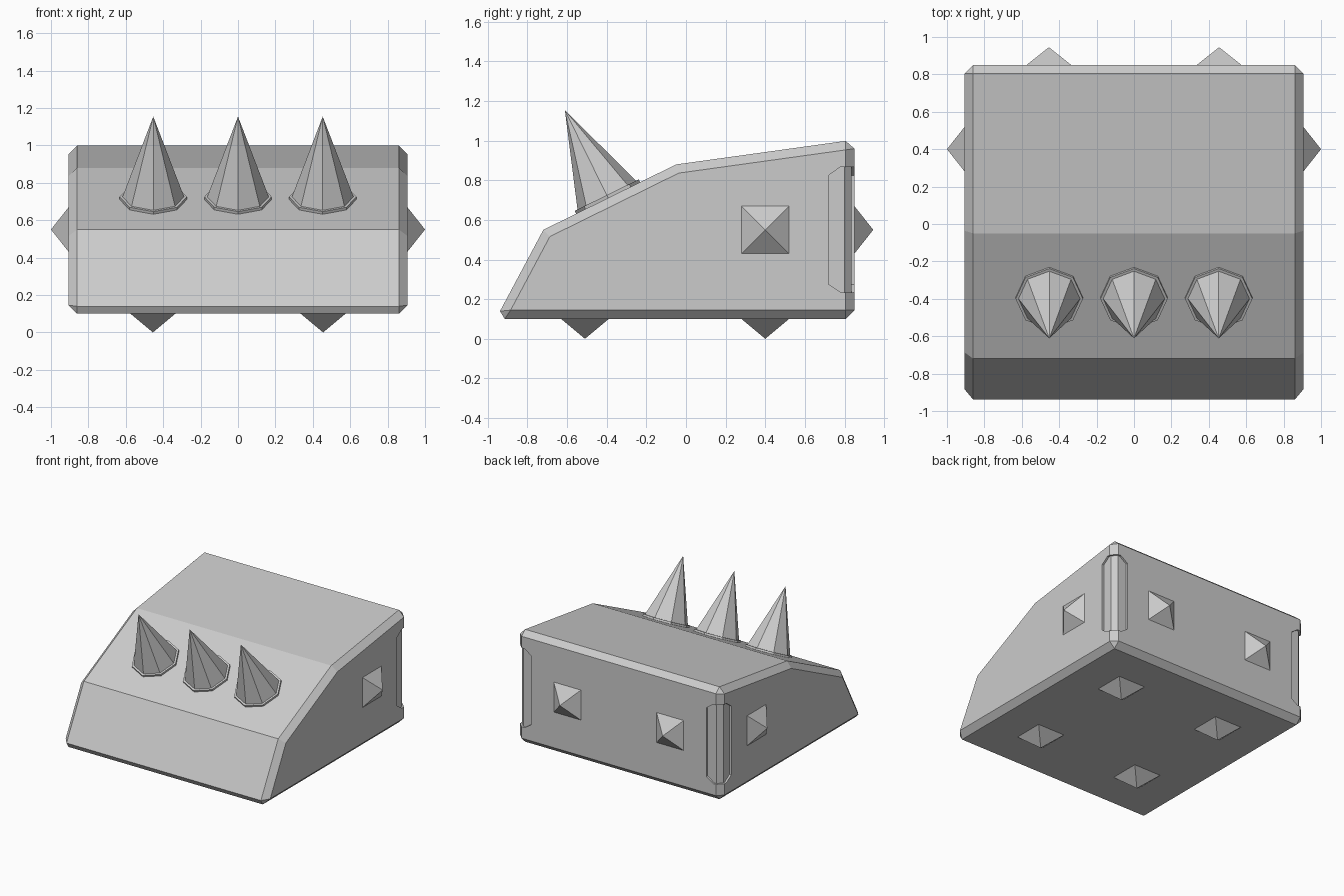
import bpy, bmesh, math
from mathutils import Vector, Matrix

if "Cube" in bpy.data.objects:
    bpy.data.objects.remove(bpy.data.objects["Cube"])


def make_object(name, bm):
    bmesh.ops.recalc_face_normals(bm, faces=bm.faces[:])
    me = bpy.data.meshes.new(name)
    bm.to_mesh(me)
    bm.free()
    ob = bpy.data.objects.new(name, me)
    bpy.context.collection.objects.link(ob)
    return ob


def loft(name, rings):
    bm = bmesh.new()
    loops = [[bm.verts.new(p) for p in r] for r in rings]
    n = len(rings[0])
    for a, b in zip(loops, loops[1:]):
        for i in range(n):
            j = (i + 1) % n
            bm.faces.new((a[i], a[j], b[j], b[i]))
    bm.faces.new(loops[0])
    bm.faces.new(loops[-1])
    return make_object(name, bm)


def cone(name, base, direction, r1, r2, height, sides, turn=0.0):
    d = Vector(direction).normalized()
    # local frame: z along the direction, x stays horizontal where possible
    x = Vector((1, 0, 0)) if abs(d.x) < 0.5 else Vector((0, 1, 0))
    y = d.cross(x)
    rot = Matrix((x, y, d)).transposed().to_4x4()
    bm = bmesh.new()
    bmesh.ops.create_cone(bm, cap_ends=True, segments=sides, radius1=r1,
                          radius2=r2, depth=height)
    m = (Matrix.Translation(Vector(base) + d * height / 2) @ rot
         @ Matrix.Rotation(turn, 4, 'Z'))
    bmesh.ops.transform(bm, matrix=m, verts=bm.verts[:])
    return make_object(name, bm)


# Wedge body: side profile (y, z), chamfered on all but the two shallow ridges
profile = [(-0.96, 0.10), (-0.72, 0.55), (-0.05, 0.88), (0.85, 1.005), (0.85, 0.10)]
body = loft("body", [[(x, y, z) for y, z in profile] for x in (-0.905, 0.905)])
bev = body.modifiers.new("chamfer", 'BEVEL')
bev.width = 0.045
bev.segments = 1
bev.limit_method = 'ANGLE'
bev.angle_limit = math.radians(50)

# Shallow recesses wrapping the two rear vertical corners
D = 0.015


def recess_ring(side, z, inset):
    pts = [(1.0, 0.72 + inset), (0.905 - D, 0.72 + inset), (0.905 - D, 0.799),
           (0.854, 0.85 - D), (0.775 + inset, 0.85 - D),
           (0.775 + inset, 0.95), (1.0, 0.95)]
    return [(side * x, y, z) for x, y in pts]


for side, label in ((-1, "left"), (1, "right")):
    cutter = loft(label + "_corner_cutter", [
        recess_ring(side, z, i)
        for z, i in ((0.235, 0.06), (0.275, 0), (0.825, 0), (0.868, 0.06))])
    cutter.hide_render = True
    cutter.hide_viewport = True
    cut = body.modifiers.new(label + "_recess", 'BOOLEAN')
    cut.operation = 'DIFFERENCE'
    cut.solver = 'EXACT'
    cut.object = cutter

# Three large spikes with collars on the sloped face
normal = Vector((0, -0.33, 0.67)).normalized()
for i, x in enumerate((-0.453, 0, 0.453)):
    centre = Vector((x, -0.393, 0.711))
    cone(f"spike_collar_{i + 1}", centre - normal * 0.02, normal,
         0.18, 0.18, 0.036, 8)
    cone(f"spike_{i + 1}", centre, normal, 0.17, 0, 0.494, 8)

# Small pyramid studs on the sides, back and underside
R = 0.12 * math.sqrt(2)
Q = math.pi / 4
for side, label in ((-1, "left"), (1, "right")):
    cone(label + "_side_stud", (side * 0.905, 0.40, 0.55), (side, 0, 0),
         R, 0, 0.095, 4, Q)
    cone(label + "_back_stud", (side * 0.455, 0.85, 0.55), (0, 1, 0),
         R, 0, 0.095, 4, Q)
    for y, end in ((-0.51, "front"), (0.40, "rear")):
        cone(f"{label}_{end}_foot_stud", (side * 0.455, y, 0.10), (0, 0, -1),
             R, 0, 0.10, 4, Q)
